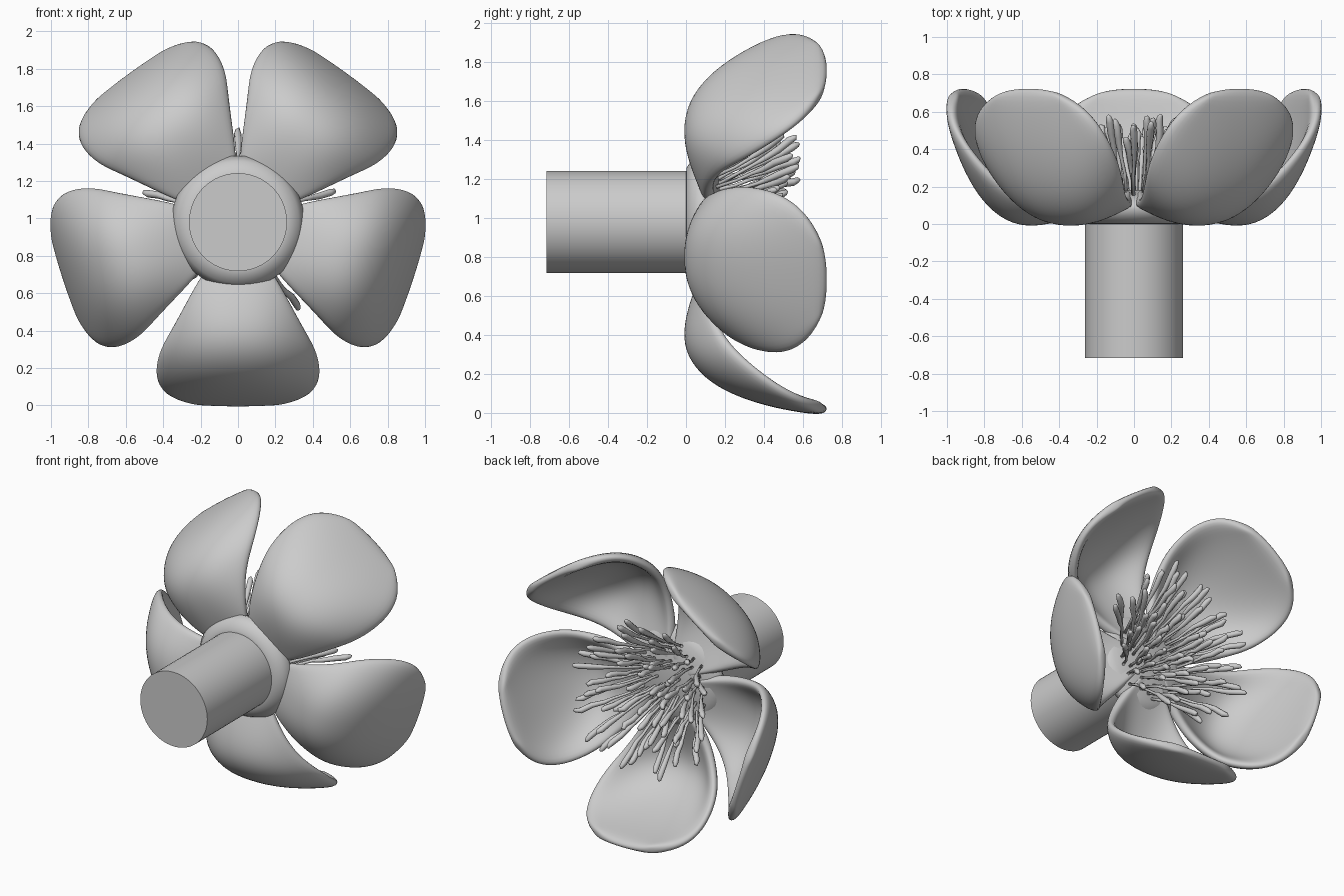
import bpy, bmesh, math, random
from mathutils import Vector

random.seed(11)
if "Cube" in bpy.data.objects:
    bpy.data.objects.remove(bpy.data.objects["Cube"], do_unlink=True)

CENTRE = Vector((0, 0, 0.98))   # flower axis runs along y at this height
grey = bpy.data.materials.new("plain_grey")
grey.use_nodes = True
colour = (0.6, 0.6, 0.6, 1)
grey.diffuse_color = colour
grey.node_tree.nodes["Principled BSDF"].inputs["Base Color"].default_value = colour


def finish(name, bm, angle=180):
    """Turn a bmesh into a smooth, correctly facing object."""
    bmesh.ops.recalc_face_normals(bm, faces=bm.faces)
    mesh = bpy.data.meshes.new(name)
    bm.to_mesh(mesh)
    bm.free()
    mesh.materials.append(grey)
    obj = bpy.data.objects.new(name, mesh)
    bpy.context.collection.objects.link(obj)
    bpy.ops.object.select_all(action='DESELECT')
    obj.select_set(True)
    bpy.context.view_layer.objects.active = obj
    bpy.ops.object.shade_smooth_by_angle(angle=math.radians(angle))
    return obj


def loft(bm, rings):
    """Skin closed rings of points and cap both ends."""
    loops = [[bm.verts.new(p) for p in ring] for ring in rings]
    for a, b in zip(loops, loops[1:]):
        for i in range(len(a)):
            j = (i + 1) % len(a)
            bm.faces.new((a[i], a[j], b[j], b[i]))
    bm.faces.new(loops[0])
    bm.faces.new(loops[-1])


def ring(radius, y, n=64):
    return [CENTRE + Vector((radius * math.cos(a), y, radius * math.sin(a)))
            for a in (math.tau * i / n for i in range(n))]


# Stem and the cup that holds the petals
bm = bmesh.new()
loft(bm, [ring(0.262, -0.717), ring(0.262, 0.03)])
finish("stem", bm, 40)

cup = [(0.25, 0), (0.28, 0.003), (0.325, 0.035), (0.355, 0.08), (0.345, 0.11),
       (0.29, 0.145), (0.2, 0.168), (0.1, 0.18), (0.03, 0.183)]
bm = bmesh.new()
loft(bm, [ring(r, y) for r, y in cup])
finish("flower_cup", bm, 60)

# Petal rows: spine radius, spine y, rim half width, rim radius, rim y
ROWS = [(0.1, 0.12, 0.07, 0.1, 0.12), (0.2, 0.1, 0.145, 0.2, 0.105),
        (0.31, 0.055, 0.225, 0.31, 0.09), (0.46, 0.002, 0.305, 0.45, 0.105),
        (0.6, -0.02, 0.375, 0.575, 0.16), (0.72, 0.018, 0.437, 0.685, 0.245),
        (0.825, 0.12, 0.46, 0.79, 0.36), (0.897, 0.26, 0.448, 0.875, 0.465),
        (0.947, 0.42, 0.4, 0.935, 0.565), (0.978, 0.58, 0.31, 0.968, 0.645),
        (0.995, 0.725, 0.2, 0.985, 0.695)]
STEPS = [i / 4 for i in range(-4, 5)]


def petal(name, angle):
    out = Vector((math.cos(angle), 0, math.sin(angle)))
    side = Vector((-out.z, 0, out.x))
    bm = bmesh.new()
    grid = []
    for sr, sy, w, er, ey in ROWS:
        row = []
        for s in STEPS:
            k = abs(s) ** 2.4
            p = CENTRE + out * (sr + (er - sr) * k) + side * (w * s)
            p.y += sy + (ey - sy) * k
            row.append(bm.verts.new(p))
        grid.append(row)
    for a, b in zip(grid, grid[1:]):
        for i in range(len(STEPS) - 1):
            bm.faces.new((a[i], b[i], b[i + 1], a[i + 1]))
    obj = finish(name, bm)
    # Thicken towards the open side of the bloom
    facing = obj.data.polygons[len(obj.data.polygons) // 2].normal.y
    thick = obj.modifiers.new("thickness", 'SOLIDIFY')
    thick.thickness = 0.065
    thick.offset = 1 if facing > 0 else -1
    smooth = obj.modifiers.new("smooth", 'SUBSURF')
    smooth.levels = smooth.render_levels = 2


for n in range(5):
    petal(f"petal_{n + 1}", math.radians(-90 + 72 * n))


# Stamens: thin bent filaments ending in swollen anthers
def stamen(bm, angle, base_r, tip_r, tip_y):
    twist = random.uniform(-0.15, 0.15)

    def at(t):
        a = angle + twist * t
        r = base_r + (tip_r - base_r) * (0.75 * t + 0.25 * t * t)
        y = 0.14 + (tip_y - 0.14) * t
        return CENTRE + Vector((r * math.cos(a), y, r * math.sin(a)))

    axis = (at(1) - at(0)).normalized()
    u = axis.orthogonal().normalized()
    v = axis.cross(u)
    shape = [(0, 0.01), (0.3, 0.009), (0.5, 0.01), (0.62, 0.015),
             (0.78, 0.019), (0.92, 0.02), (0.98, 0.014), (1, 0.004)]
    rings = []
    for t, rad in shape:
        wobble = u * random.uniform(-0.007, 0.007)
        rings.append([at(t) + wobble + (u * math.cos(a) + v * math.sin(a)) * rad
                      for a in (math.tau * i / 8 for i in range(8))])
    loft(bm, rings)


bm = bmesh.new()
for count, base_r, tip_r, tip_y in [(9, 0.08, 0.17, 0.5), (15, 0.14, 0.28, 0.54),
                                    (21, 0.2, 0.41, 0.55), (25, 0.25, 0.53, 0.54)]:
    for i in range(count):
        stamen(bm, math.tau * (i + random.uniform(-0.25, 0.25)) / count + math.pi / 2,
               base_r + random.uniform(-0.04, 0.03),
               tip_r + random.uniform(-0.06, 0.05),
               tip_y + random.uniform(-0.09, 0.04))
finish("stamens", bm)
